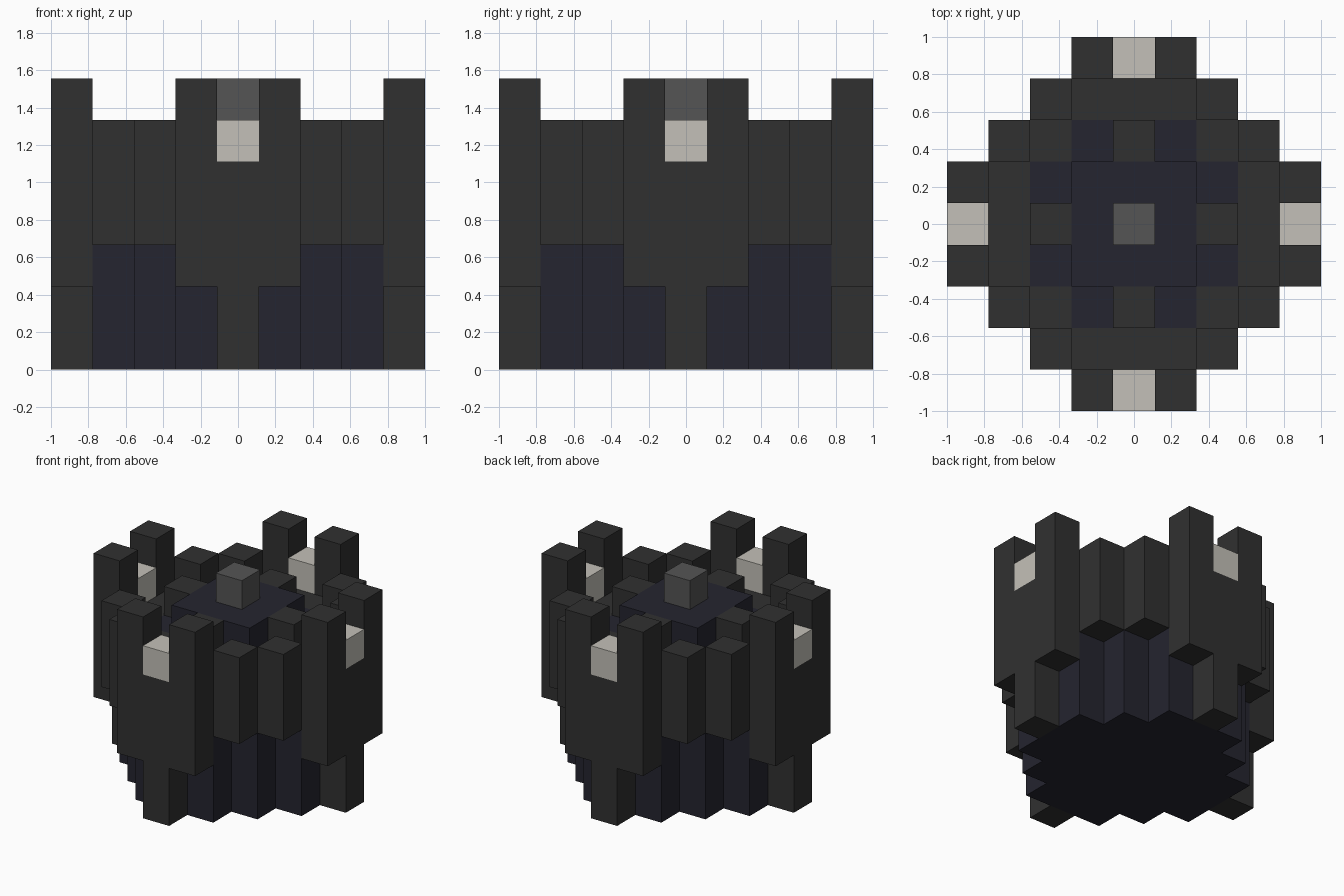
import bpy, bmesh
from mathutils import Vector

cube = bpy.data.objects.get("Cube")
if cube:
    bpy.data.objects.remove(cube, do_unlink=True)

UNIT = 2 / 9  # edge of one block


def material(name, color):
    m = bpy.data.materials.new(name)
    m.use_nodes = True
    m.diffuse_color = (*color, 1)
    m.node_tree.nodes["Principled BSDF"].inputs["Base Color"].default_value = (*color, 1)
    return m


charcoal = material("charcoal", (0.030, 0.030, 0.030))
navy = material("dark navy", (0.018, 0.018, 0.029))
ivory = material("ivory", (0.55, 0.53, 0.48))
grey = material("mid grey", (0.09, 0.09, 0.09))


def around(*cells):
    """Mirror cells across both axes and both diagonals."""
    out = set()
    for x, y in cells:
        for a, b in ((x, y), (y, x)):
            out |= {(a * s, b * t) for s in (-1, 1) for t in (-1, 1)}
    return out


def columns(cells, low, high):
    return {(x, y, z) for x, y in cells for z in range(low, high)}


square = {(x, y) for x in (-1, 0, 1) for y in (-1, 0, 1)}
tips = around((0, 4))
diamond = {(x, y) for x in range(-3, 4) for y in range(-3, 4) if abs(x) + abs(y) <= 4}

# Each part: name, material, occupied blocks
parts = [
    ("core_base", navy, columns(diamond, 0, 3)),
    ("core_upper", navy, columns(square, 3, 6) | columns(around((1, 2)), 3, 5)),
    ("core_ribs", charcoal, columns(around((0, 2)), 3, 6)),
    ("top_knob", grey, columns({(0, 0)}, 6, 7)),
    ("inner_wall", charcoal, columns(around((0, 3), (1, 3), (2, 2)), 3, 5)),
    ("corner_columns", charcoal, columns(around((2, 3)), 3, 6)),
    ("tower_columns", charcoal, columns(around((1, 4)), 2, 7)),
    ("tower_panels", charcoal, columns(tips, 2, 5)),
    ("feet", charcoal, columns(tips, 0, 2)),
    ("tower_lights", ivory, columns(tips, 5, 6)),
]
filled = set().union(*(blocks for _, _, blocks in parts))


def build(name, mat, blocks):
    """Make a part from the exposed sides of its blocks."""
    bm = bmesh.new()
    for block in sorted(blocks):
        centre = Vector(block) + Vector((0, 0, 0.5))
        for axis in range(3):
            for sign in (-1, 1):
                n = Vector((0, 0, 0))
                n[axis] = sign
                if tuple(int(v) for v in Vector(block) + n) in filled:
                    continue
                u = Vector((0, 0, 0))
                u[(axis + 1) % 3] = 0.5
                v = n.cross(u)
                mid = centre + n / 2
                ring = (mid - u - v, mid + u - v, mid + u + v, mid - u + v)
                bm.faces.new([bm.verts.new(p * UNIT) for p in ring])
    bmesh.ops.remove_doubles(bm, verts=bm.verts, dist=0.001)
    bmesh.ops.dissolve_limit(bm, angle_limit=0.01, verts=bm.verts, edges=bm.edges)
    mesh = bpy.data.meshes.new(name)
    bm.to_mesh(mesh)
    bm.free()
    mesh.materials.append(mat)
    bpy.context.collection.objects.link(bpy.data.objects.new(name, mesh))


for part in parts:
    build(*part)
